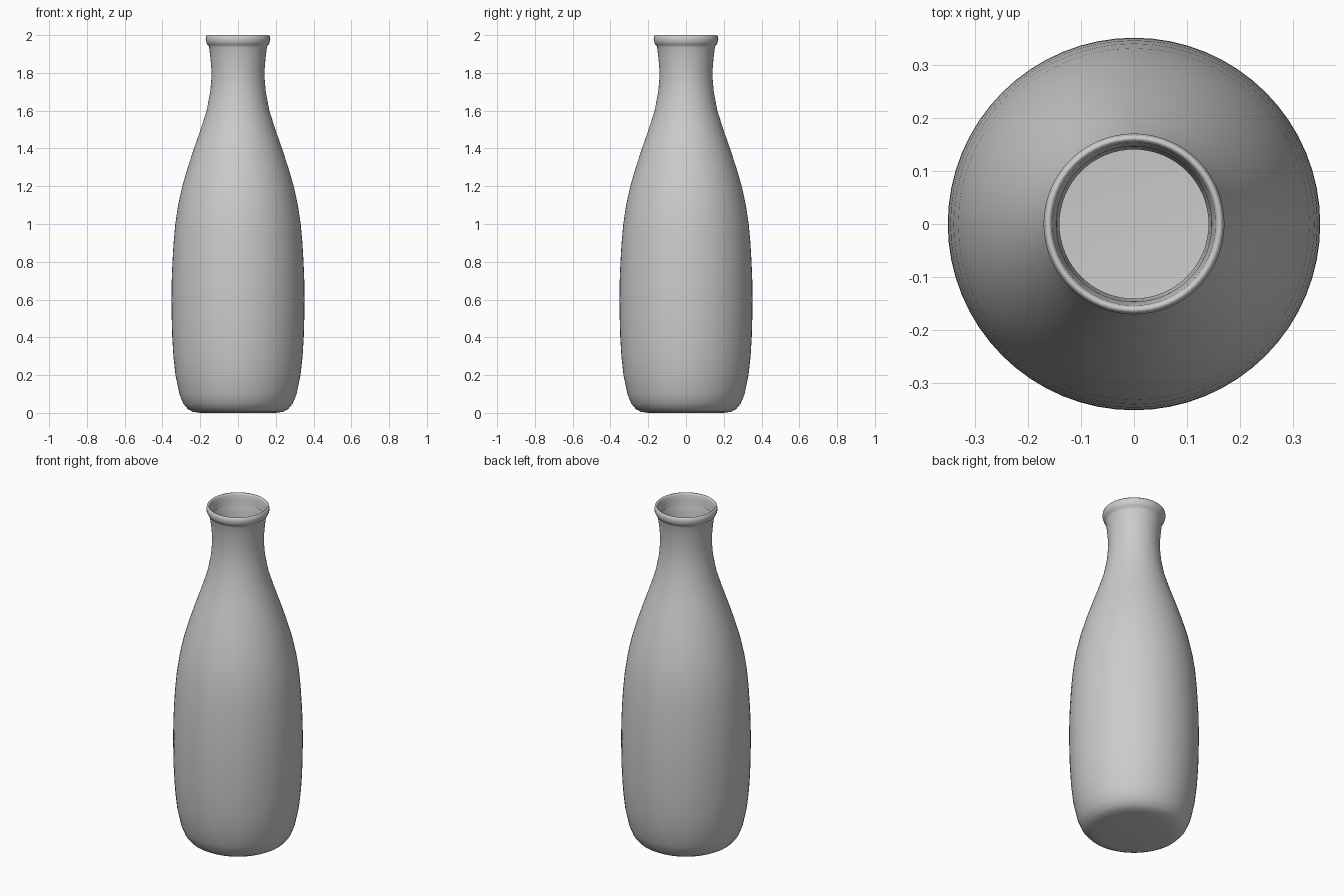
import bpy, bmesh, math

SIDES = 64

# Bottle half-profile (radius, height): base, belly, neck, rolled lip, inside of lip
PROFILE = [
    (0.20, 0.0), (0.24, 0.006), (0.265, 0.02), (0.29, 0.05), (0.31, 0.1),
    (0.331, 0.2), (0.342, 0.3), (0.348, 0.4), (0.351, 0.5), (0.352, 0.6),
    (0.351, 0.7), (0.347, 0.8), (0.341, 0.9), (0.332, 1.0), (0.317, 1.1),
    (0.295, 1.2), (0.266, 1.3), (0.233, 1.4), (0.198, 1.5), (0.166, 1.6),
    (0.147, 1.7), (0.141, 1.77), (0.141, 1.82), (0.146, 1.88), (0.153, 1.935),
    (0.156, 1.945), (0.164, 1.952), (0.170, 1.967), (0.171, 1.982),
    (0.168, 1.995), (0.163, 2.0), (0.158, 1.998), (0.154, 1.988),
    (0.151, 1.96), (0.147, 1.93),
]


def lathe(name, profile, sides):
    """Spin a profile around z, closing the bottom with one flat cap."""
    bm = bmesh.new()
    rings = [[bm.verts.new((r * math.cos(2 * math.pi * i / sides),
                            r * math.sin(2 * math.pi * i / sides), z))
              for i in range(sides)] for r, z in profile]
    for a, b in zip(rings, rings[1:]):
        for i in range(sides):
            j = (i + 1) % sides
            bm.faces.new((a[i], a[j], b[j], b[i]))
    bm.faces.new(rings[0][::-1])
    for f in bm.faces:
        f.smooth = True
    mesh = bpy.data.meshes.new(name)
    bm.to_mesh(mesh)
    bm.free()
    obj = bpy.data.objects.new(name, mesh)
    bpy.context.collection.objects.link(obj)
    return obj


# Thin-walled open bottle
lathe("bottle", PROFILE, SIDES)
